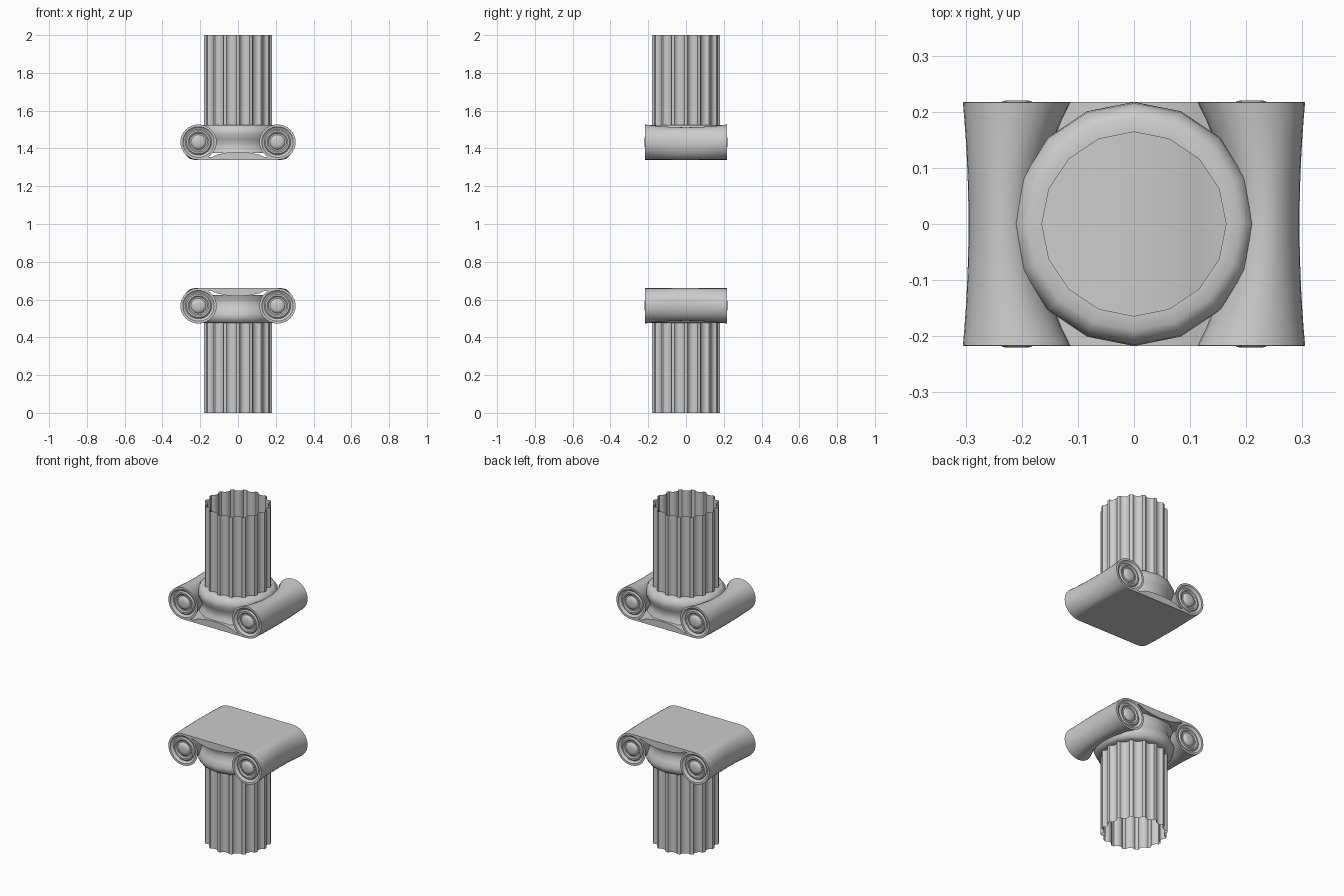
import bpy
import bmesh
from math import sin, cos, pi, radians

cube = bpy.data.objects.get("Cube")
if cube:
    bpy.data.objects.remove(cube, do_unlink=True)

HALF_DEPTH = 0.2175
TOP = 0.66


def loft(name, rings, caps=False, flip=False):
    """Skin a list of equal-length closed rings; flip mirrors it in height."""
    bm = bmesh.new()
    rows = [[bm.verts.new((x, y, 2 - z if flip else z)) for x, y, z in ring]
            for ring in rings]
    count = len(rows[0])
    for a, b in zip(rows, rows[1:]):
        for i in range(count):
            j = (i + 1) % count
            bm.faces.new((a[i], a[j], b[j], b[i]))
    if caps:
        bm.faces.new(rows[0])
        bm.faces.new(rows[-1])
    bmesh.ops.recalc_face_normals(bm, faces=bm.faces)
    mesh = bpy.data.meshes.new(name)
    bm.to_mesh(mesh)
    bm.free()
    mesh.shade_smooth()
    mesh.set_sharp_from_angle(angle=radians(38))
    obj = bpy.data.objects.new(name, mesh)
    bpy.context.collection.objects.link(obj)
    return obj


def fluted_ring(z, flutes=16):
    # Narrow flat ridges separated by shallow concave grooves
    section = [(-0.05, 0.18), (0.05, 0.18), (0.085, 0.169),
               (0.15, 0.163), (0.243, 0.163), (0.308, 0.169)]
    pts = []
    for k in range(flutes):
        for offset, r in section:
            a = 2 * pi * k / flutes + offset
            pts.append((r * cos(a), r * sin(a), z))
    return pts


def round_ring(r, z, sides=16):
    return [(r * cos(2 * pi * i / sides), r * sin(2 * pi * i / sides), z)
            for i in range(sides)]


def bolster_size(y):
    """Centre x, half width and half height of the waisted scroll at y."""
    t = 1 - (y / HALF_DEPTH) ** 2
    half_width = 0.096 - 0.0335 * t
    return 0.305 - 0.01 * t - half_width, half_width, 0.0935 - 0.0075 * t


def scroll_ring(y, side, scale=1.0, section_y=None, sides=32):
    cx, rx, rz = bolster_size(y if section_y is None else section_y)
    return [(side * (cx + scale * rx * cos(2 * pi * i / sides)), y,
             TOP - rz + scale * rz * sin(2 * pi * i / sides))
            for i in range(sides)]


def scroll_rings(side):
    # Scroll face from eye to rim: radius fraction and height of the relief
    face = [(0.1, 0.003), (0.25, 0.002), (0.36, -0.003), (0.42, -0.010),
            (0.5, -0.010), (0.57, -0.004), (0.66, -0.004), (0.73, -0.011),
            (0.8, -0.009), (0.87, -0.001), (0.94, 0.0)]
    front = [scroll_ring(-HALF_DEPTH - h, side, s, HALF_DEPTH) for s, h in face]
    back = [scroll_ring(HALF_DEPTH + h, side, s, HALF_DEPTH)
            for s, h in reversed(face)]
    steps = 14
    body = [scroll_ring(0.997 * HALF_DEPTH * (2 * k / steps - 1), side)
            for k in range(steps + 1)]
    return front + body + back


def slab_ring(y):
    # Flat outer face with an arched lip that is deepest at the centre
    edge = bolster_size(y)[0]
    lip = [(edge, 0.648), (0.14, 0.646), (0.11, 0.632), (0.06, 0.622)]
    under = lip + [(0, 0.618)] + [(-x, z) for x, z in reversed(lip)]
    return [(x, y, z) for x, z in [(-edge, TOP), (edge, TOP)] + under]


def build_column_end(prefix, flip):
    # Hollow fluted shaft
    loft(prefix + "_fluted_shaft",
         [fluted_ring(0.478 * k / 4) for k in range(5)], flip=flip)

    # Rounded collar with a cove running up to the slab
    profile = [(0.164, 0.475), (0.19, 0.475), (0.205, 0.484), (0.215, 0.503),
               (0.2175, 0.523), (0.206, 0.55), (0.196, 0.575),
               (0.198, 0.6), (0.21, 0.625)]
    loft(prefix + "_collar", [round_ring(r, z) for r, z in profile], flip=flip)

    # Flat slab joining the scrolls
    loft(prefix + "_slab",
         [slab_ring(HALF_DEPTH * k / 6) for k in range(-6, 7)],
         caps=True, flip=flip)

    # Pair of waisted scrolls
    for side, label in ((1, "left"), (-1, "right")):
        loft(f"{prefix}_{label}_scroll", scroll_rings(side),
             caps=True, flip=flip)


build_column_end("lower", False)
build_column_end("upper", True)
